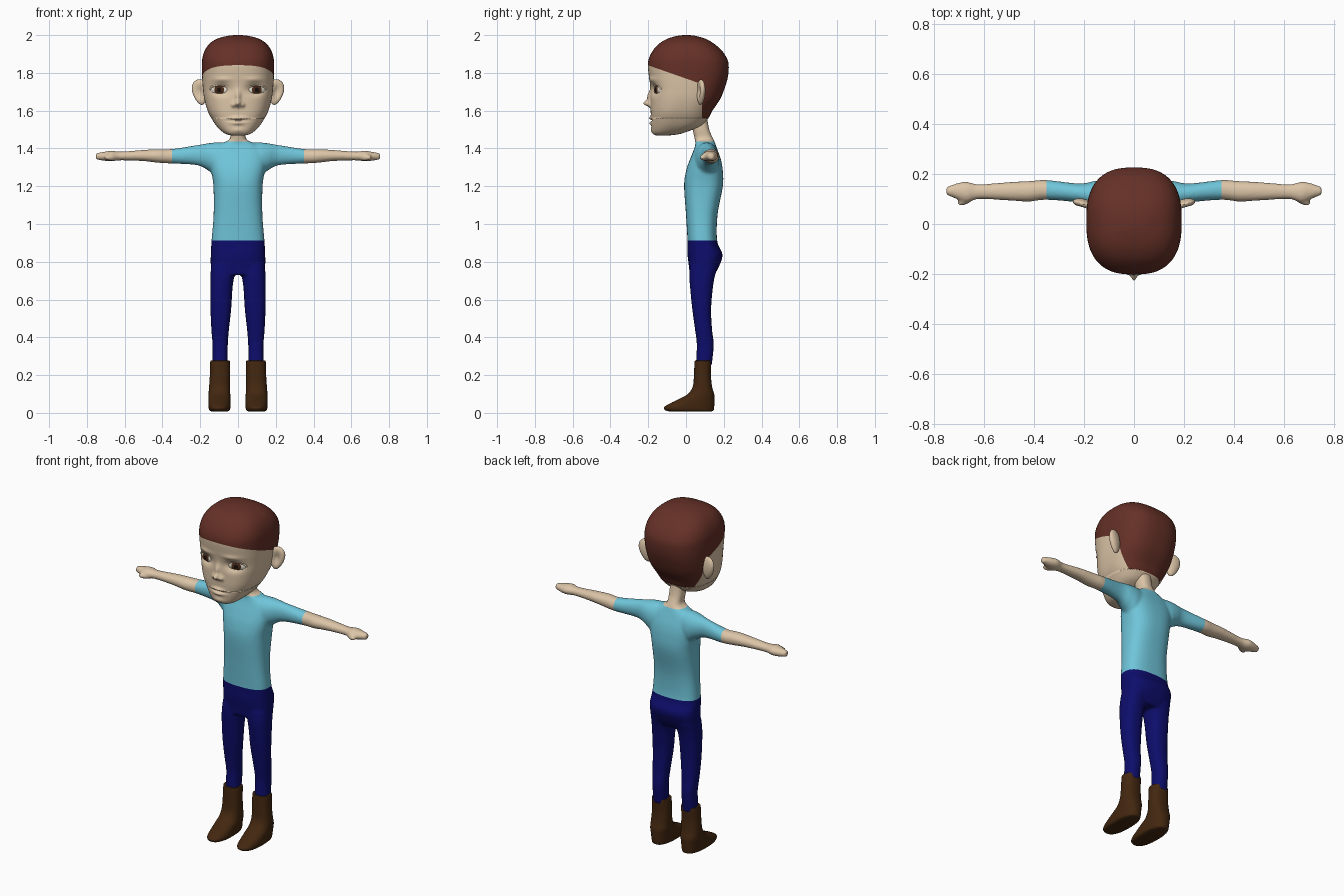
import bpy, bmesh, math
from mathutils import Matrix, Vector

cube = bpy.data.objects.get("Cube")
if cube:
    bpy.data.objects.remove(cube, do_unlink=True)


def material(name, r, g, b):
    m = bpy.data.materials.new(name)
    m.use_nodes = True
    m.diffuse_color = (r, g, b, 1)
    bsdf = m.node_tree.nodes["Principled BSDF"]
    bsdf.inputs["Base Color"].default_value = (r, g, b, 1)
    bsdf.inputs["Roughness"].default_value = 0.8
    return m


SKIN = material("skin", 0.72, 0.56, 0.39)
HAIR = material("hair brown", 0.13, 0.03, 0.02)
SHIRT = material("shirt blue", 0.16, 0.56, 0.70)
TROUSERS = material("trouser navy", 0.004, 0.004, 0.15)
BOOTS = material("boot brown", 0.055, 0.02, 0.005)
WHITE = material("eye white", 0.75, 0.70, 0.60)
IRIS = material("iris brown", 0.07, 0.025, 0.01)
PUPIL = material("pupil black", 0.008, 0.005, 0.004)


def catmull(rows, steps):
    """Smooth in-between sections through the given ones."""
    out = []
    for i in range(len(rows) - 1):
        quad = [rows[max(i - 1, 0)], rows[i], rows[i + 1], rows[min(i + 2, len(rows) - 1)]]
        for k in range(steps):
            t = k / steps
            out.append([0.5 * (2 * b + (c - a) * t + (2 * a - 5 * b + 4 * c - d) * t * t
                               + (3 * b - a - 3 * c + d) * t ** 3) for a, b, c, d in zip(*quad)])
    return out + [rows[-1]]


def loft(bm, rows, steps=5, n=40, power=2.4, along="z", side=1):
    """Rows are (position, a_min, a_max, b_min, b_max) along the z or x axis."""
    rings = []
    for p, a0, a1, b0, b1 in catmull(rows, steps):
        ring = []
        for i in range(n):
            c, s = math.cos(math.tau * i / n), math.sin(math.tau * i / n)
            r = (abs(c) ** power + abs(s) ** power) ** (-1 / power)
            a = (a0 + a1) / 2 + r * c * (a1 - a0) / 2
            b = (b0 + b1) / 2 + r * s * (b1 - b0) / 2
            co = (a, b, p) if along == "z" else (p, a, b)
            ring.append(bm.verts.new((co[0] * side, co[1], co[2])))
        rings.append(ring)
    for lo, hi in zip(rings, rings[1:]):
        for i in range(n):
            j = (i + 1) % n
            bm.faces.new((lo[i], lo[j], hi[j], hi[i]))
    bm.faces.new(rings[0])
    bm.faces.new(rings[-1])
    bmesh.ops.recalc_face_normals(bm, faces=bm.faces)


def finish(name, bm, mats, rule=None):
    for f in bm.faces:
        f.smooth = True
        if rule:
            f.material_index = rule(f.calc_center_median())
    me = bpy.data.meshes.new(name)
    bm.to_mesh(me)
    bm.free()
    for m in mats:
        me.materials.append(m)
    ob = bpy.data.objects.new(name, me)
    bpy.context.collection.objects.link(ob)
    return ob


def cut(bm, point, normal):
    bmesh.ops.bisect_plane(bm, geom=bm.verts[:] + bm.edges[:] + bm.faces[:],
                           plane_co=point, plane_no=normal)


def mirror_rows(rows):
    return [(z, -w, w, y0, y1) for z, w, y0, y1 in rows]


# Body: torso with neck, arms with hands, and legs fused into one skin
bm = bmesh.new()
loft(bm, mirror_rows([
    (0.73, 0.135, 0.02, 0.15), (0.78, 0.144, 0.015, 0.177), (0.84, 0.144, 0.008, 0.193),
    (0.91, 0.14, 0.008, 0.165), (1.05, 0.129, 0, 0.167), (1.2, 0.13, -0.01, 0.195),
    (1.28, 0.142, 0, 0.195), (1.34, 0.15, 0.02, 0.185), (1.39, 0.14, 0.04, 0.168),
    (1.425, 0.09, 0.05, 0.155), (1.45, 0.043, 0.046, 0.145), (1.5, 0.041, 0.035, 0.123),
    (1.58, 0.04, 0.02, 0.11)]), power=2.6)
for side in (1, -1):
    loft(bm, [
        (0.03, 0.05, 0.16, 1.28, 1.43), (0.11, 0.045, 0.175, 1.25, 1.432),
        (0.16, 0.06, 0.172, 1.285, 1.427), (0.22, 0.085, 0.162, 1.312, 1.417),
        (0.35, 0.097, 0.176, 1.32, 1.397), (0.42, 0.09, 0.172, 1.324, 1.396),
        (0.5, 0.094, 0.168, 1.333, 1.392), (0.62, 0.1, 0.159, 1.337, 1.383),
        (0.67, 0.086, 0.169, 1.332, 1.388), (0.71, 0.1, 0.163, 1.335, 1.382),
        (0.752, 0.117, 0.148, 1.342, 1.375)], along="x", side=side, power=2.1)
    thumb = Matrix.Translation((0.672 * side, 0.097, 1.352)) @ Matrix.Rotation(-0.5 * side, 4, "Z")
    bmesh.ops.create_uvsphere(bm, u_segments=20, v_segments=12, radius=1,
                              matrix=thumb @ Matrix.Diagonal((0.04, 0.017, 0.017, 1)))
    loft(bm, [
        (0.25, 0.056, 0.135, 0.052, 0.136), (0.36, 0.054, 0.135, 0.057, 0.147),
        (0.44, 0.048, 0.141, 0.048, 0.138), (0.55, 0.036, 0.146, 0.033, 0.133),
        (0.66, 0.029, 0.147, 0.022, 0.142), (0.72, 0.02, 0.146, 0.018, 0.152),
        (0.78, 0.004, 0.143, 0.02, 0.17)], side=side)
body = finish("body", bm, [SKIN])
fuse = body.modifiers.new("fuse", "REMESH")
fuse.mode = "VOXEL"
fuse.voxel_size = 0.007
soften = body.modifiers.new("soften", "SMOOTH")
soften.iterations = 6
bpy.context.view_layer.update()
fused = body.evaluated_get(bpy.context.evaluated_depsgraph_get())
bm = bmesh.new()
bm.from_mesh(fused.to_mesh())
bpy.data.objects.remove(body, do_unlink=True)
for point, normal in (((0, 0, 0.912), (0, 0, 1)), ((0, 0, 1.436), (0, 0, 1)),
                      ((0.35, 0, 0), (1, 0, 0)), ((-0.35, 0, 0), (1, 0, 0))):
    cut(bm, point, normal)


def clothing(c):
    if c.z < 0.912:
        return 2
    return 1 if c.z < 1.436 and abs(c.x) < 0.35 else 0


finish("body", bm, [SKIN, SHIRT, TROUSERS], clothing)

# Boots
for side, label in ((1, "left"), (-1, "right")):
    bm = bmesh.new()
    loft(bm, [
        (0.008, 0.055, 0.14, -0.09, 0.135), (0.014, 0.044, 0.152, -0.11, 0.146),
        (0.03, 0.04, 0.156, -0.116, 0.149), (0.05, 0.04, 0.157, -0.085, 0.15),
        (0.075, 0.04, 0.157, -0.035, 0.15), (0.1, 0.041, 0.156, 0.01, 0.149),
        (0.14, 0.042, 0.153, 0.036, 0.138), (0.2, 0.042, 0.149, 0.042, 0.132),
        (0.268, 0.043, 0.147, 0.045, 0.134), (0.276, 0.046, 0.144, 0.048, 0.132)],
        side=side)
    finish(label + "_boot", bm, [BOOTS])

# Head: lofted skull, then soft bumps for the facial features
bm = bmesh.new()
loft(bm, mirror_rows([
    (1.468, 0.03, -0.155, -0.1), (1.475, 0.06, -0.171, -0.04), (1.49, 0.085, -0.179, 0.01),
    (1.52, 0.115, -0.183, 0.08), (1.56, 0.141, -0.185, 0.118), (1.6, 0.161, -0.187, 0.14),
    (1.66, 0.178, -0.187, 0.18), (1.72, 0.186, -0.188, 0.205), (1.78, 0.19, -0.196, 0.222),
    (1.84, 0.191, -0.202, 0.226), (1.88, 0.188, -0.195, 0.215), (1.92, 0.175, -0.174, 0.188),
    (1.955, 0.15, -0.142, 0.148), (1.98, 0.112, -0.1, 0.105), (1.995, 0.06, -0.05, 0.055),
    (2.0, 0.02, -0.015, 0.02)]), steps=10, n=200, power=2.6)
FEATURES = [  # x, z, x spread, z spread, push along y
    (0.09, 1.712, 0.042, 0.027, 0.027),    # eye socket
    (0.085, 1.765, 0.045, 0.012, -0.006),  # brow
    (0, 1.638, 0.018, 0.016, -0.036),      # nose tip
    (0, 1.675, 0.014, 0.03, -0.018),       # nose bridge
    (0.026, 1.63, 0.01, 0.011, -0.014),    # nostril wing
    (0, 1.561, 0.034, 0.009, -0.011),      # upper lip
    (0, 1.534, 0.03, 0.009, -0.010),       # lower lip
    (0, 1.548, 0.045, 0.004, 0.010),       # mouth line
    (0, 1.495, 0.03, 0.014, -0.006)]       # chin
for v in bm.verts:
    if v.co.y < -0.03:
        x, z = abs(v.co.x), v.co.z
        v.co.y += sum(a * math.exp(-((x - fx) / sx) ** 2 - ((z - fz) / sz) ** 2)
                      for fx, fz, sx, sz, a in FEATURES)
cut(bm, (0, 0, 1.77), (0, 0.35, 1))
cut(bm, (0, 0.085, 0), (0, 1, 0))
cut(bm, (0, 0, 1.56), (0, 0, 1))
finish("head", bm, [SKIN, HAIR],
       lambda c: int(c.z + 0.35 * c.y > 1.77 or (c.y > 0.085 and c.z > 1.56)))


# Eyes, lids and ears
def eye_colour(c):
    r = math.hypot(c.x, c.z)
    return 2 if r < 0.012 else 1 if r < 0.028 else 0


for side, label in ((1, "left"), (-1, "right")):
    place = Matrix.Translation((0.095 * side, -0.146, 1.71)) @ Matrix.Rotation(0.33 * side, 4, "Z")
    bm = bmesh.new()
    bmesh.ops.create_uvsphere(bm, u_segments=96, v_segments=64, radius=1,
                              matrix=Matrix.Diagonal((0.054, 0.017, 0.027, 1)))
    finish(label + "_eye", bm, [WHITE, IRIS, PUPIL], eye_colour).matrix_world = place

    curve = bpy.data.curves.new(label + "_eyelid", "CURVE")
    curve.dimensions = "3D"
    curve.bevel_depth = 0.005
    spline = curve.splines.new("POLY")
    spline.points.add(16)
    for i, p in enumerate(spline.points):
        t = math.pi * i / 16
        p.co = (0.054 * math.cos(t), -0.004 - 0.008 * math.sin(t), 0.026 * math.sin(t), 1)
    curve.materials.append(SKIN)
    lid = bpy.data.objects.new(label + "_eyelid", curve)
    lid.matrix_world = place
    bpy.context.collection.objects.link(lid)

    bm = bmesh.new()
    bmesh.ops.create_uvsphere(bm, u_segments=40, v_segments=28, radius=1,
                              matrix=Matrix.Diagonal((0.042, 0.022, 0.068, 1)))
    for v in bm.verts:
        if v.co.y < 0:
            v.co.y += 0.02 * math.exp(-(v.co.x / 0.022) ** 2 - (v.co.z / 0.038) ** 2)
        v.co.x *= (1 + 4 * v.co.z) * side
    bmesh.ops.recalc_face_normals(bm, faces=bm.faces)
    ear = finish(label + "_ear", bm, [SKIN])
    ear.matrix_world = (Matrix.Translation((0.2 * side, 0.078, 1.698))
                        @ Matrix.Rotation(0.3 * side, 4, "Z") @ Matrix.Rotation(0.15 * side, 4, "Y"))
